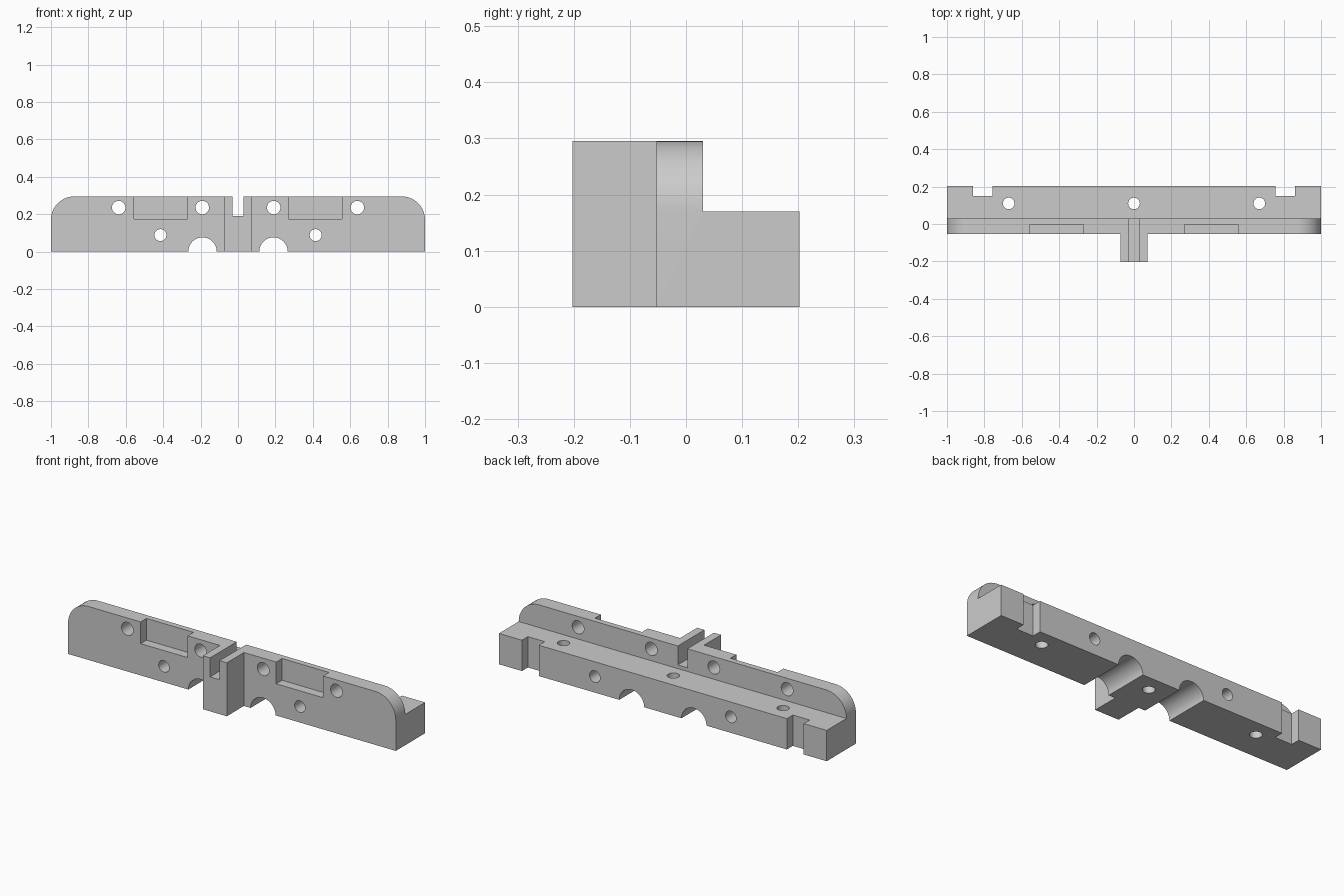
import bpy
import bmesh
import math
from mathutils import Matrix, Vector

cube = bpy.data.objects.get("Cube")
if cube:
    bpy.data.objects.remove(cube, do_unlink=True)

# Main dimensions
HEIGHT, LEDGE_Z = 0.295, 0.17
FRONT, WALL_BACK, BACK = -0.053, 0.03, 0.202
RIB_FRONT, RADIUS, OVER = -0.202, 0.125, 0.1

grey = bpy.data.materials.new("light grey")
grey.use_nodes = True
colour = (0.6, 0.6, 0.6, 1)
grey.diffuse_color = colour
grey.node_tree.nodes["Principled BSDF"].inputs["Base Color"].default_value = colour


def make(name, bm):
    bmesh.ops.recalc_face_normals(bm, faces=bm.faces)
    mesh = bpy.data.meshes.new(name)
    bm.to_mesh(mesh)
    bm.free()
    mesh.materials.append(grey)
    obj = bpy.data.objects.new(name, mesh)
    bpy.context.collection.objects.link(obj)
    return obj


def box(name, x, y, z):
    bm = bmesh.new()
    bmesh.ops.create_cube(bm, size=1)
    lo, hi = Vector((x[0], y[0], z[0])), Vector((x[1], y[1], z[1]))
    bmesh.ops.scale(bm, vec=hi - lo, verts=bm.verts)
    bmesh.ops.translate(bm, vec=(lo + hi) / 2, verts=bm.verts)
    return make(name, bm)


def drill(name, centre, radius, axis, sides=40):
    turn = Matrix.Rotation(math.pi / 2, 4, "X") if axis == "Y" else Matrix()
    bm = bmesh.new()
    bmesh.ops.create_cone(bm, cap_ends=True, segments=sides, radius1=radius,
                          radius2=radius, depth=1,
                          matrix=Matrix.Translation(centre) @ turn)
    return make(name, bm)


def combine(target, tool, operation="DIFFERENCE"):
    mod = target.modifiers.new(tool.name, "BOOLEAN")
    mod.operation, mod.solver, mod.object = operation, "EXACT", tool
    tool.hide_render = True
    tools.append(tool)


tools = []

# Bar with rounded upper corners, extruded front to back
outline = [(-1, 0), (1, 0)]
for side, start in ((1, 0), (-1, math.pi / 2)):
    for i in range(17):
        a = start + i * math.pi / 32
        outline.append((side * (1 - RADIUS) + RADIUS * math.cos(a),
                        HEIGHT - RADIUS + RADIUS * math.sin(a)))
bm = bmesh.new()
face = bm.faces.new([bm.verts.new((x, FRONT, z)) for x, z in outline])
extruded = bmesh.ops.extrude_face_region(bm, geom=[face])["geom"]
bmesh.ops.translate(bm, vec=(0, BACK - FRONT, 0),
                    verts=[v for v in extruded if isinstance(v, bmesh.types.BMVert)])
bar = make("mounting_bar", bm)

# Step behind the upright wall, and the central front rib
combine(bar, box("ledge_cut", (-2, 2), (WALL_BACK, 1), (LEDGE_Z, 1)))
combine(bar, box("rib", (-0.073, 0.073), (RIB_FRONT, 0), (0, HEIGHT)), "UNION")
combine(bar, box("slot_cut", (-0.029, 0.029), (-1, 1), (0.19, 1)))

# Mirrored pockets, notches, arches and bolt holes
for s in (-1, 1):
    combine(bar, box("pocket_cut", sorted((s * 0.27, s * 0.557)),
                     (FRONT - OVER, -0.002), (0.175, 1)))
    combine(bar, box("notch_cut", sorted((s * 0.757, s * 0.86)),
                     (0.15, 1), (-OVER, 1)))
    combine(bar, drill("arch_cut", (s * 0.19, 0, 0), 0.076, "Y", 64))
    for x, z, r in ((0.638, 0.235, 0.036), (0.191, 0.235, 0.036), (0.415, 0.088, 0.032)):
        combine(bar, drill("bolt_hole_cut", (s * x, 0, z), r, "Y"))
for x in (-0.67, 0, 0.67):
    combine(bar, drill("ledge_hole_cut", (x, 0.11, 0), 0.031, "Z"))

# Bake the cuts and remove the cutters
bpy.context.view_layer.update()
graph = bpy.context.evaluated_depsgraph_get()
result = bpy.data.meshes.new_from_object(bar.evaluated_get(graph))
bar.modifiers.clear()
bar.data = result
result.materials.clear()
result.materials.append(grey)
for poly in result.polygons:
    poly.material_index = 0
for tool in tools:
    bpy.data.objects.remove(tool, do_unlink=True)

bpy.ops.object.select_all(action="DESELECT")
bar.select_set(True)
bpy.context.view_layer.objects.active = bar
bpy.ops.object.shade_smooth_by_angle(angle=math.radians(30))
